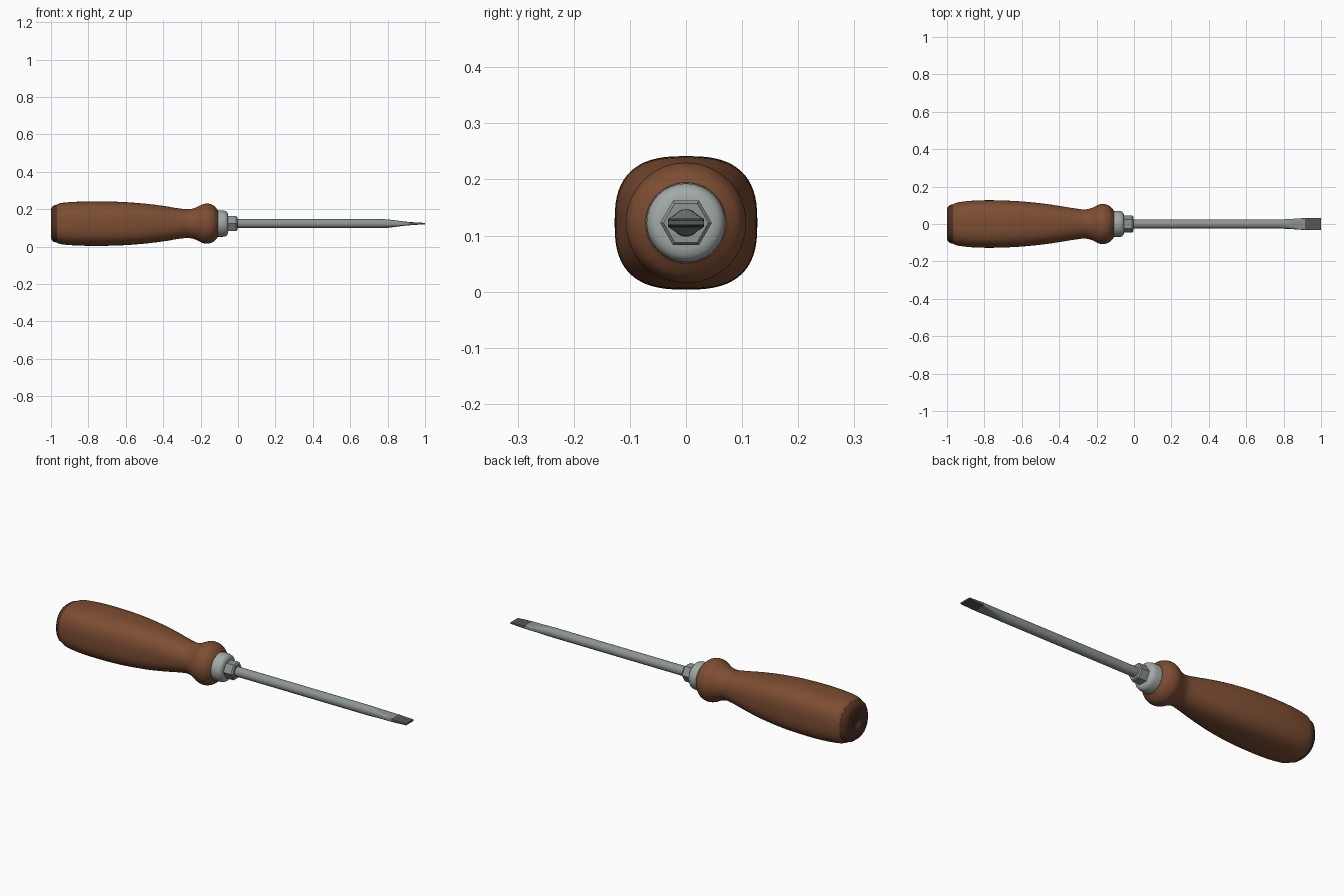
import bpy, bmesh, math

if "Cube" in bpy.data.objects:
    bpy.data.objects.remove(bpy.data.objects["Cube"])

ZC = 0.1225  # height of the tool's axis


def material(name, rgb):
    m = bpy.data.materials.new(name)
    m.diffuse_color = (*rgb, 1)
    m.use_nodes = True
    m.node_tree.nodes["Principled BSDF"].inputs["Base Color"].default_value = m.diffuse_color
    return m


wood = material("brown wood", (0.205, 0.075, 0.033))
dark_wood = material("dark brown end", (0.075, 0.030, 0.017))
steel = material("grey steel", (0.27, 0.30, 0.285))
pale_steel = material("pale steel", (0.36, 0.40, 0.39))
tip_steel = material("dark tip steel", (0.09, 0.10, 0.10))


def spline(rows, steps):
    """Smooth a list of stations with Catmull-Rom interpolation."""
    out = []
    for i in range(len(rows) - 1):
        p0, p1, p2 = rows[max(i - 1, 0)], rows[i], rows[i + 1]
        p3 = rows[min(i + 2, len(rows) - 1)]
        for s in range(steps):
            t = s / steps
            out.append(tuple(0.5 * (2 * b + (c - a) * t + (2 * a - 5 * b + 4 * c - d) * t * t
                                    + (3 * b - a - 3 * c + d) * t ** 3)
                             for a, b, c, d in zip(p0, p1, p2, p3)))
    return out + [rows[-1]]


def loft(name, rows, mats, sides=48, angle=35, rule=None):
    """Superellipse sections along x: each row is (x, half width, half height, power)."""
    bm = bmesh.new()
    rings = []
    for x, ry, rz, n in rows:
        ring = []
        for k in range(sides):
            a = 2 * math.pi * k / sides
            c, s = math.cos(a), math.sin(a)
            ring.append(bm.verts.new((x, ry * math.copysign(abs(c) ** (2 / n), c),
                                      ZC + rz * math.copysign(abs(s) ** (2 / n), s))))
        rings.append(ring)
    for a, b in zip(rings, rings[1:]):
        for k in range(sides):
            j = (k + 1) % sides
            bm.faces.new((a[k], a[j], b[j], b[k]))
    bm.faces.new(rings[0][::-1])
    bm.faces.new(rings[-1])
    bmesh.ops.recalc_face_normals(bm, faces=bm.faces)
    if rule:
        for f in bm.faces:
            f.material_index = rule(f.calc_center_median())
    me = bpy.data.meshes.new(name)
    bm.to_mesh(me)
    bm.free()
    for m in mats:
        me.materials.append(m)
    ob = bpy.data.objects.new(name, me)
    bpy.context.collection.objects.link(ob)
    bpy.context.view_layer.objects.active = ob
    ob.select_set(True)
    bpy.ops.object.shade_smooth_by_angle(angle=math.radians(angle))
    ob.select_set(False)
    return ob


# Wooden grip: squarish body blending into a round neck and bulge
grip = [(-0.968, 0.106, 0.102, 2.4), (-0.94, 0.116, 0.111, 2.6), (-0.86, 0.125, 0.117, 2.7),
        (-0.75, 0.127, 0.119, 2.7), (-0.62, 0.122, 0.116, 2.7), (-0.5, 0.111, 0.107, 2.6),
        (-0.4, 0.097, 0.095, 2.4), (-0.32, 0.084, 0.082, 2.2), (-0.265, 0.078, 0.077, 2.0),
        (-0.225, 0.086, 0.086, 2.0), (-0.19, 0.103, 0.103, 2.0), (-0.16, 0.107, 0.107, 2.0),
        (-0.13, 0.096, 0.096, 2.0), (-0.108, 0.072, 0.072, 2.0)]
loft("grip", spline(grip, 5), [wood], sides=64)

# Dark end cap with a small dimple
cap = [(-0.985, 0.006, 0.006, 2), (-0.987, 0.018, 0.018, 2), (-0.995, 0.026, 0.026, 2),
       (-1.0, 0.034, 0.034, 2), (-1.0, 0.078, 0.076, 2.2), (-0.995, 0.092, 0.089, 2.3),
       (-0.985, 0.101, 0.097, 2.4), (-0.966, 0.106, 0.102, 2.4)]
loft("end_cap", cap, [dark_wood], sides=64)

# Round ferrule with a rounded front edge
ferrule = [(-0.125, 0.070), (-0.112, 0.071), (-0.075, 0.070), (-0.063, 0.066),
           (-0.056, 0.058), (-0.053, 0.046), (-0.053, 0.02)]
loft("ferrule", [(x, r, r, 2) for x, r in ferrule], [pale_steel])

# Six-sided bolster with chamfered front
bolster = [(-0.06, 0.046), (-0.010, 0.046), (-0.003, 0.040)]
loft("hex_bolster", [(x, r, r, 2) for x, r in bolster], [steel], sides=6, angle=20)

# Shaft flattening into a flared blade with a dark tip
shaft = [(-0.01, 0.0245, 0.0245, 2), (0.77, 0.0245, 0.0245, 2), (0.80, 0.025, 0.0225, 2.2),
         (0.84, 0.027, 0.0175, 3), (0.88, 0.030, 0.0125, 5), (0.915, 0.032, 0.009, 9),
         (0.95, 0.032, 0.0065, 14), (1.0, 0.032, 0.004, 14)]
loft("shaft_and_blade", shaft, [steel, tip_steel], sides=32,
     rule=lambda c: 1 if c.x > 0.915 else 0)
